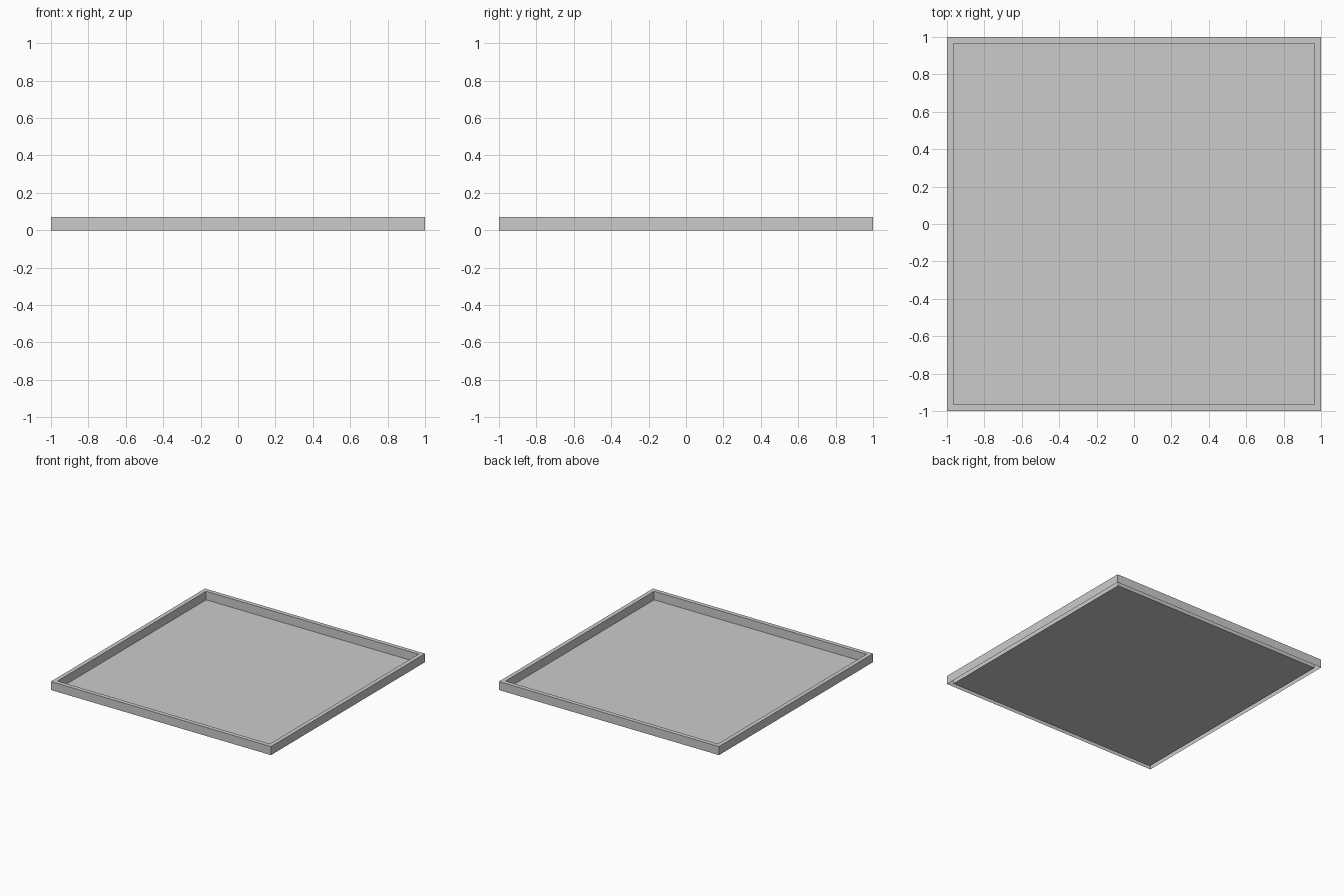
import bpy, bmesh

if "Cube" in bpy.data.objects:
    bpy.data.objects.remove(bpy.data.objects["Cube"])

OUTER, INNER, HEIGHT = 1.0, 0.965, 0.07


def square(bm, half, z):
    return [bm.verts.new((sx * half, sy * half, z))
            for sx, sy in ((-1, -1), (1, -1), (1, 1), (-1, 1))]


def make_object(name, bm):
    mesh = bpy.data.meshes.new(name)
    bm.to_mesh(mesh)
    bm.free()
    obj = bpy.data.objects.new(name, mesh)
    bpy.context.collection.objects.link(obj)
    return obj


# Rim: thin folded shell (outer wall, flat top, inner wall), open underneath
bm = bmesh.new()
loops = [square(bm, h, z) for h, z in
         ((OUTER, 0), (OUTER, HEIGHT), (INNER, HEIGHT), (INNER, 0))]
for a, b in zip(loops, loops[1:]):
    for i in range(4):
        j = (i + 1) % 4
        bm.faces.new((a[i], a[j], b[j], b[i]))
make_object("rim", bm)

# Floor: single flat sheet closing the inside of the rim
bm = bmesh.new()
bm.faces.new(square(bm, INNER, 0))
make_object("floor", bm)
